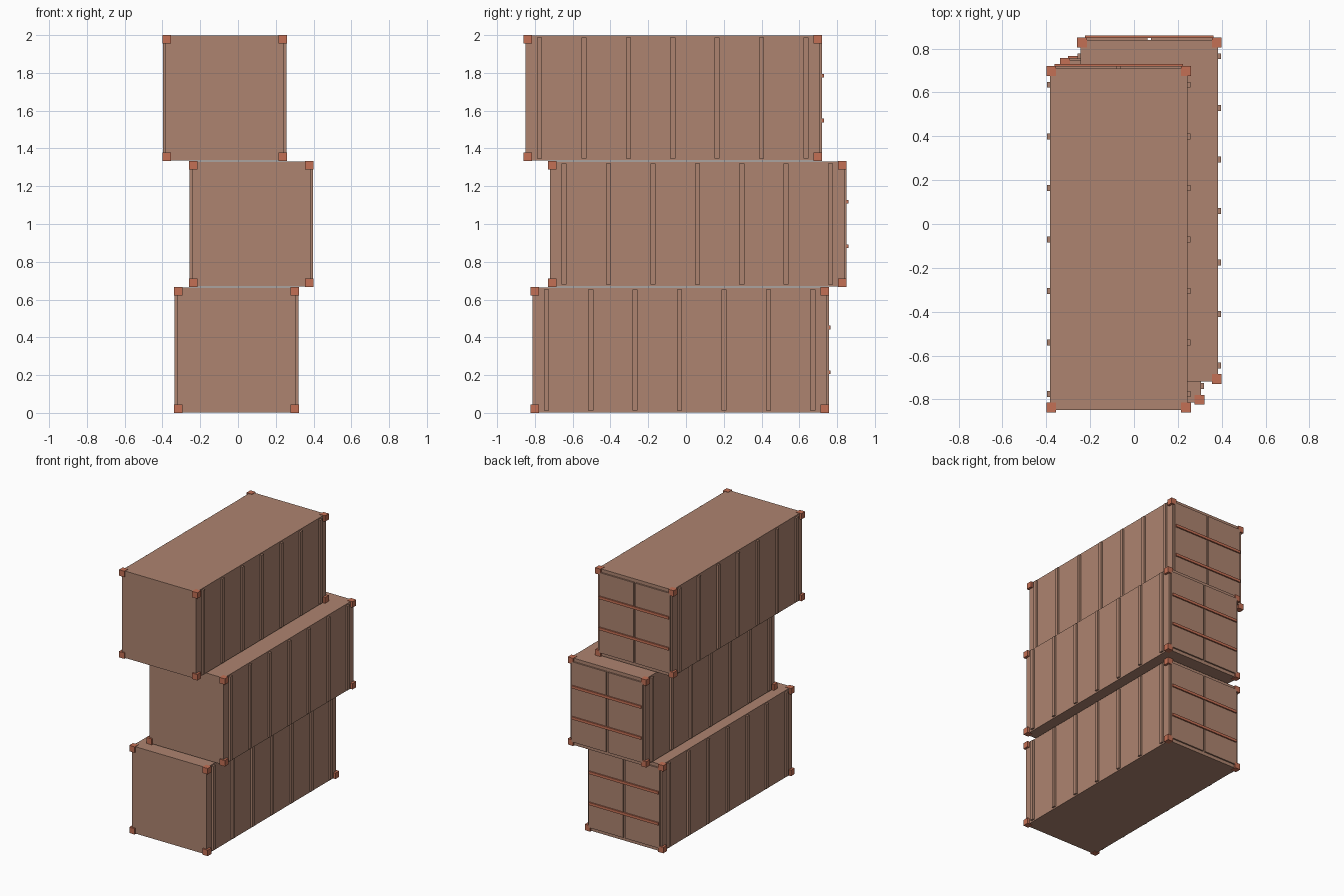
import bpy, bmesh
from mathutils import Vector

if "Cube" in bpy.data.objects:
    bpy.data.objects.remove(bpy.data.objects["Cube"])


def material(name, color):
    m = bpy.data.materials.new(name)
    m.diffuse_color = color
    m.use_nodes = True
    m.node_tree.nodes["Principled BSDF"].inputs["Base Color"].default_value = m.diffuse_color
    return m


PAINT = material("container_paint", (0.42, 0.23, 0.16, 1))
RED = material("red_fittings", (0.55, 0.16, 0.09, 1))


def boxes(name, items, mat, origin):
    """One object from a list of (centre, size) boxes."""
    bm = bmesh.new()
    for centre, size in items:
        verts = bmesh.ops.create_cube(bm, size=1)["verts"]
        for v in verts:
            v.co = Vector(a * b for a, b in zip(v.co, size)) + Vector(centre)
    mesh = bpy.data.meshes.new(name)
    bm.to_mesh(mesh)
    bm.free()
    mesh.materials.append(mat)
    obj = bpy.data.objects.new(name, mesh)
    obj.location = origin
    bpy.context.collection.objects.link(obj)


H = 2 / 3            # container height
HX, HY = 0.33, 0.79  # half width and half length over the corner blocks
C = 0.045            # corner block size
SIDES = (-1, 1)


def container(tag, x, y, z):
    o = (x, y, z + H / 2)
    # main box
    boxes(tag + "_body", [((0, 0, 0), (0.626, 1.558, H - 0.006))], PAINT, o)
    # corner blocks
    boxes(tag + "_corner_blocks",
          [((sx * (HX - C / 2), sy * (HY - C / 2), sz * (H - C) / 2), (C, C, C))
           for sx in SIDES for sy in SIDES for sz in SIDES], RED, o)
    # side ribs
    boxes(tag + "_side_ribs",
          [((s * 0.318, i * 0.235, 0), (0.018, 0.027, 0.64))
           for s in SIDES for i in range(-3, 4)], PAINT, o)
    # pair of doors with a narrow gap
    boxes(tag + "_doors",
          [((s * 0.153, 0.783, 0), (0.291, 0.014, 0.61)) for s in SIDES], PAINT, o)
    # locking bars
    boxes(tag + "_door_bars",
          [((0, 0.7945, s * 0.118), (0.585, 0.011, 0.02)) for s in SIDES], RED, o)


container("bottom", -0.008, -0.034, 0)
container("middle", 0.07, 0.06, H)
container("top", -0.07, -0.07, 2 * H)
